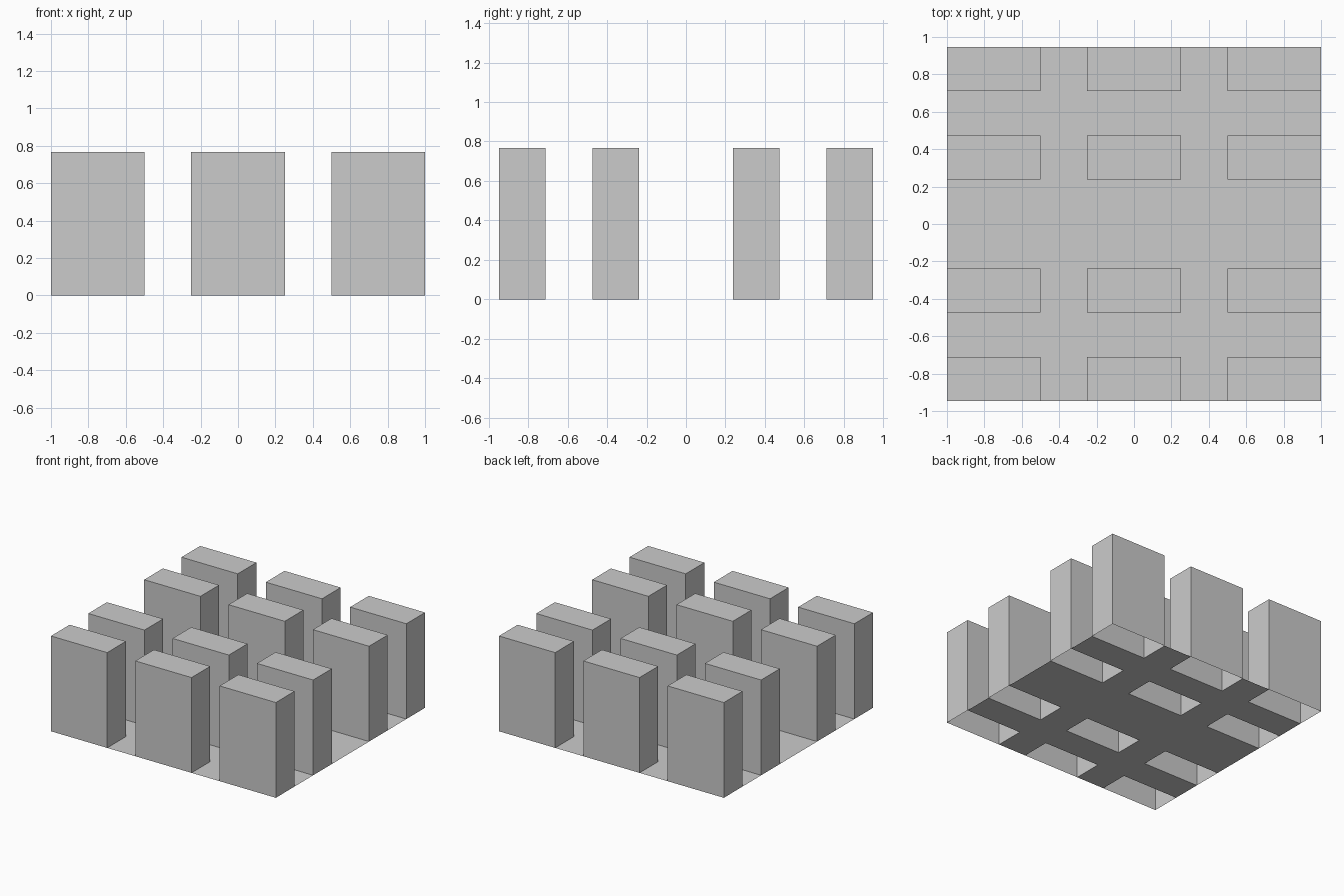
import bpy, bmesh
from mathutils import Matrix

if "Cube" in bpy.data.objects:
    bpy.data.objects.remove(bpy.data.objects["Cube"])

HEIGHT = 0.766
XS = [-1, -0.5, -0.25, 0.25, 0.5, 1]
YS = [k / 19 for k in (-18, -13.5, -9, -4.5, 4.5, 9, 13.5, 18)]


def add_object(name, bm):
    mesh = bpy.data.meshes.new(name)
    bm.to_mesh(mesh)
    bm.free()
    obj = bpy.data.objects.new(name, mesh)
    bpy.context.collection.objects.link(obj)
    return obj


def add_building(name, x0, x1, y0, y1):
    # Hollow block without a floor
    bm = bmesh.new()
    bmesh.ops.create_cube(bm, size=1, matrix=(
        Matrix.Translation(((x0 + x1) / 2, (y0 + y1) / 2, HEIGHT / 2))
        @ Matrix.Diagonal((x1 - x0, y1 - y0, HEIGHT, 1))))
    floor = [f for f in bm.faces if f.normal.z < -0.5]
    bmesh.ops.delete(bm, geom=floor, context='FACES_ONLY')
    add_object(name, bm)


# Every second cell in both directions is a building, the rest is street
ground = bmesh.new()
corners = [[ground.verts.new((x, y, 0)) for x in XS] for y in YS]
for j in range(len(YS) - 1):
    for i in range(len(XS) - 1):
        if i % 2 == 0 and j % 2 == 0:
            add_building(f"building_{j // 2 + 1}_{i // 2 + 1}",
                         XS[i], XS[i + 1], YS[j], YS[j + 1])
        else:
            ground.faces.new((corners[j][i], corners[j][i + 1],
                              corners[j + 1][i + 1], corners[j + 1][i]))

# Street sheet, open under each building
add_object("street_ground", ground)
